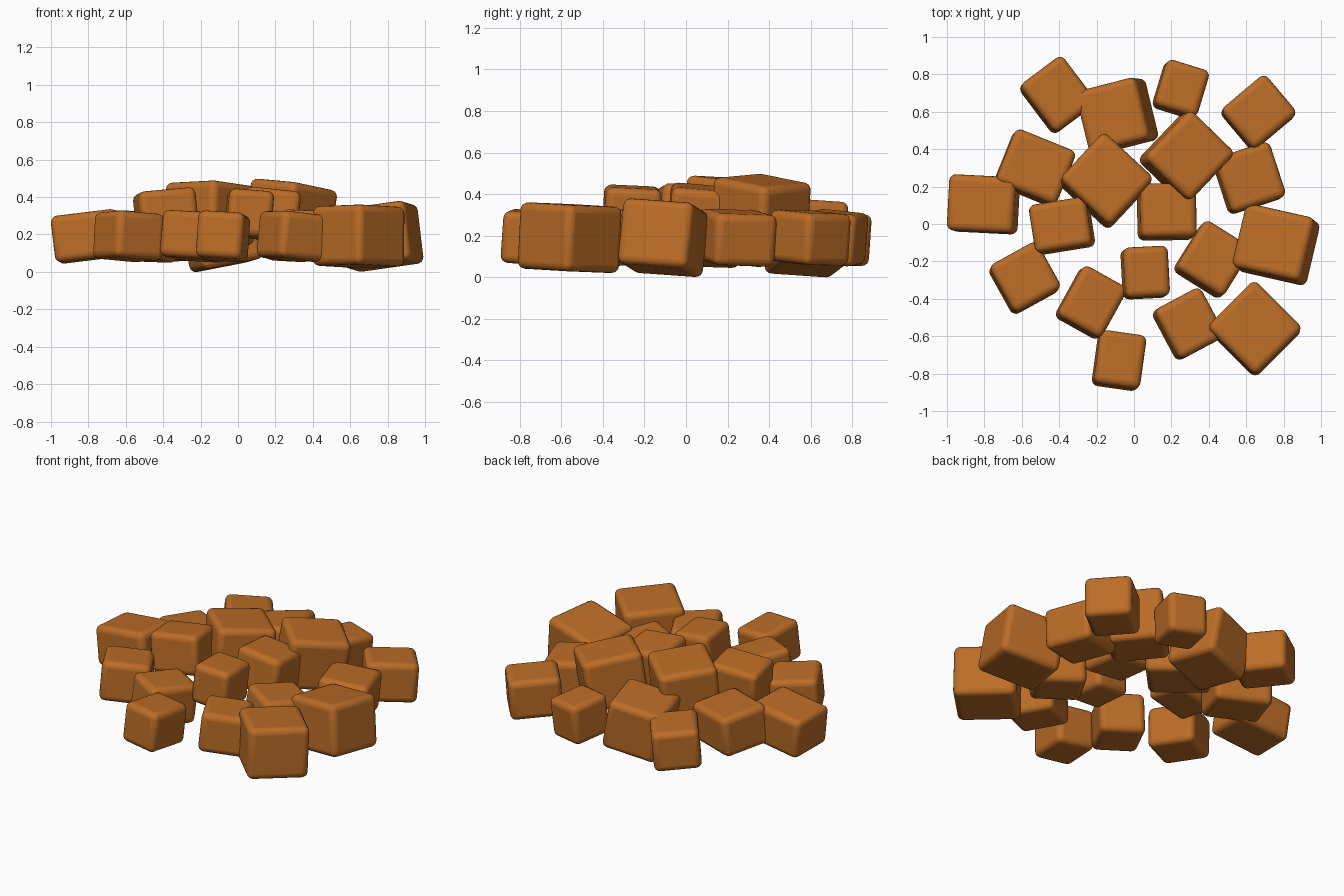
import bpy, bmesh, math
from mathutils import Vector, Quaternion, Matrix

if "Cube" in bpy.data.objects:
    bpy.data.objects.remove(bpy.data.objects["Cube"])

caramel = bpy.data.materials.new("caramel_brown")
caramel.diffuse_color = (0.50, 0.152, 0.02, 1)
caramel.use_nodes = True
caramel.node_tree.nodes["Principled BSDF"].inputs["Base Color"].default_value = caramel.diffuse_color


def chunk(name, pos, size, yaw, lean):
    """One soft-edged cube; lean is the sideways slope of its upright axis."""
    bm = bmesh.new()
    bmesh.ops.create_cube(bm, size=1, matrix=Matrix.Diagonal((*size, 1)))
    mesh = bpy.data.meshes.new(name)
    bm.to_mesh(mesh)
    bm.free()
    ob = bpy.data.objects.new(name, mesh)
    bpy.context.collection.objects.link(ob)
    mesh.materials.append(caramel)
    ob.location = pos
    tilt = Vector((0, 0, 1)).rotation_difference(Vector((*lean, 1)).normalized())
    ob.rotation_mode = 'QUATERNION'
    ob.rotation_quaternion = tilt @ Quaternion((0, 0, 1), math.radians(yaw))
    bev = ob.modifiers.new("soft_edges", 'BEVEL')
    bev.width = 0.036
    bev.segments = 4
    bpy.ops.object.select_all(action='DESELECT')
    bpy.context.view_layer.objects.active = ob
    ob.select_set(True)
    bpy.ops.object.shade_smooth_by_angle(angle=math.radians(40))


# x, y, width, depth, yaw, lean x, lean y
lower = [
    (-0.41, 0.69, .28, .32, 37, .06, .07),
    (-0.09, 0.58, .34, .34, -14 + 28, -.20, .02),
    (0.25, 0.72, .24, .26, -17, .08, .08),
    (0.665, 0.595, .31, .28, 40, .04, .06),
    (-0.53, 0.30, .35, .31, -22, .07, .08),
    (-0.805, 0.105, .36, .30, -3, -.12, .04),
    (0.615, 0.245, .31, .31, 18, .08, .06),
    (0.76, -0.11, .38, .35, -13, -.12, .10),
    (0.42, -0.19, .30, .31, -32, .10, .09),
    (-0.585, -0.29, .29, .29, 29, .05, .08),
    (-0.23, -0.42, .27, .31, -29, .09, .06),
    (-0.08, -0.73, .25, .29, -8, .07, .07),
    (0.29, -0.535, .28, .30, 28, .09, .06),
    (0.645, -0.56, .37, .36, -45, .01, .05),
]
upper = [
    (0.28, 0.36, .36, .34, 46, .15, .06),
    (-0.15, 0.23, .37, .35, -43, .04, .10),
    (-0.385, -0.01, .31, .26, 9, -.10, .06),
    (0.175, 0.065, .30, .29, 1, .10, .09),
    (0.06, -0.26, .24, .27, 3, .08, .05),
]

# Flat ring of pieces, then the few resting higher in the middle
for layer, rows in (("lower", lower), ("upper", upper)):
    for i, (x, y, w, d, yaw, lx, ly) in enumerate(rows):
        big = (w + d) / 2 > 0.335
        h = 0.32 if big else 0.25
        z = 0.19 if layer == "lower" else 0.31
        chunk(f"{layer}_cube_{i + 1}", (x, y, z), (w, d, h), yaw, (lx, ly))
